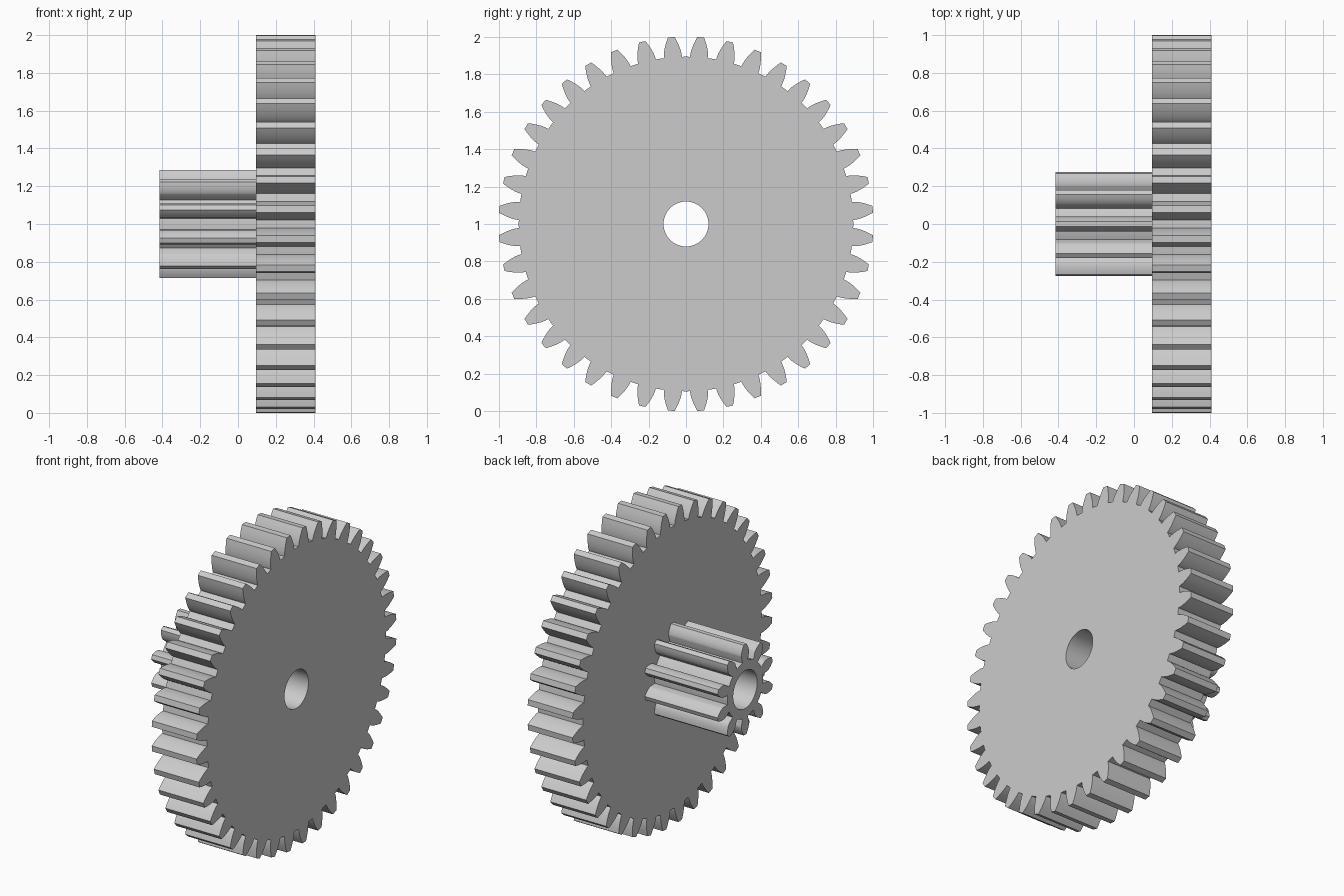
import bpy
import bmesh
from math import acos, cos, pi, radians, sin, sqrt, tan
from mathutils import Matrix

MODULE = 0.0477
PRESSURE = radians(20)
BORE = 0.12
# Local profile (x, y) lies in the world (y, z) plane, extruded along world x
TO_AXLE = Matrix(((0, 0, 1, 0), (1, 0, 0, 0), (0, 1, 0, 1), (0, 0, 0, 1)))

if "Cube" in bpy.data.objects:
    bpy.data.objects.remove(bpy.data.objects["Cube"])

grey = bpy.data.materials.new("light grey")
grey.use_nodes = True
grey.diffuse_color = (0.6, 0.6, 0.6, 1)
grey.node_tree.nodes["Principled BSDF"].inputs["Base Color"].default_value = grey.diffuse_color


def polar(r, a):
    return r * sin(a), r * cos(a)


def tooth_half(teeth, undercut, steps=7):
    """Radius and half angle along one involute flank, from root to tip."""
    pitch = MODULE * teeth / 2
    base, root, tip = pitch * cos(PRESSURE), pitch - 1.25 * MODULE, pitch + MODULE
    at_base = pi / (2 * teeth) + tan(PRESSURE) - PRESSURE
    start = max(base, root)
    flank = [(root, at_base - undercut)]
    for i in range(steps + 1):
        r = start + (tip - start) * (i / steps) ** 1.5
        roll = sqrt(max((r / base) ** 2 - 1, 0))
        flank.append((r, at_base - roll + acos(min(base / r, 1))))
    return flank


def gear_outline(teeth, phase, undercut):
    half = tooth_half(teeth, undercut)
    points = []
    for k in range(teeth):
        mid = 2 * pi * k / teeth + phase
        points += [polar(r, mid - a) for r, a in half]
        points += [polar(r, mid + a) for r, a in reversed(half)]
        points.append(polar(half[0][0], mid + pi / teeth))
    return points


def add_loop(curve, points):
    spline = curve.splines.new("POLY")
    spline.points.add(len(points) - 1)
    for p, (x, y) in zip(spline.points, points):
        p.co = (x, y, 0, 1)
    spline.use_cyclic_u = True


def make_gear(name, teeth, phase, undercut, x0, x1):
    # Filled outline with a round bore, extruded to the gear width
    curve = bpy.data.curves.new(name + "_profile", "CURVE")
    curve.dimensions = "2D"
    curve.fill_mode = "BOTH"
    curve.extrude = (x1 - x0) / 2
    add_loop(curve, gear_outline(teeth, phase, undercut))
    add_loop(curve, [polar(BORE, 2 * pi * i / 64) for i in range(64)])
    helper = bpy.data.objects.new(name + "_profile", curve)
    bpy.context.collection.objects.link(helper)
    deps = bpy.context.evaluated_depsgraph_get()
    mesh = bpy.data.meshes.new_from_object(helper.evaluated_get(deps))
    bpy.data.objects.remove(helper)

    # Weld caps to walls and stand the gear on its axle
    bm = bmesh.new()
    bm.from_mesh(mesh)
    bmesh.ops.remove_doubles(bm, verts=bm.verts, dist=0.00005)
    bm.transform(Matrix.Translation(((x0 + x1) / 2, 0, 0)) @ TO_AXLE)
    bmesh.ops.recalc_face_normals(bm, faces=bm.faces)
    bm.to_mesh(mesh)
    bm.free()

    mesh.name = name
    mesh.materials.clear()
    mesh.materials.append(grey)
    obj = bpy.data.objects.new(name, mesh)
    bpy.context.collection.objects.link(obj)
    bpy.ops.object.select_all(action="DESELECT")
    obj.select_set(True)
    bpy.context.view_layer.objects.active = obj
    bpy.ops.object.shade_smooth_by_angle(angle=radians(25))


make_gear("large_gear_wheel", 40, pi / 40, 0, 0.095, 0.41)
make_gear("small_pinion", 10, 0, 0.025, -0.415, 0.095)
